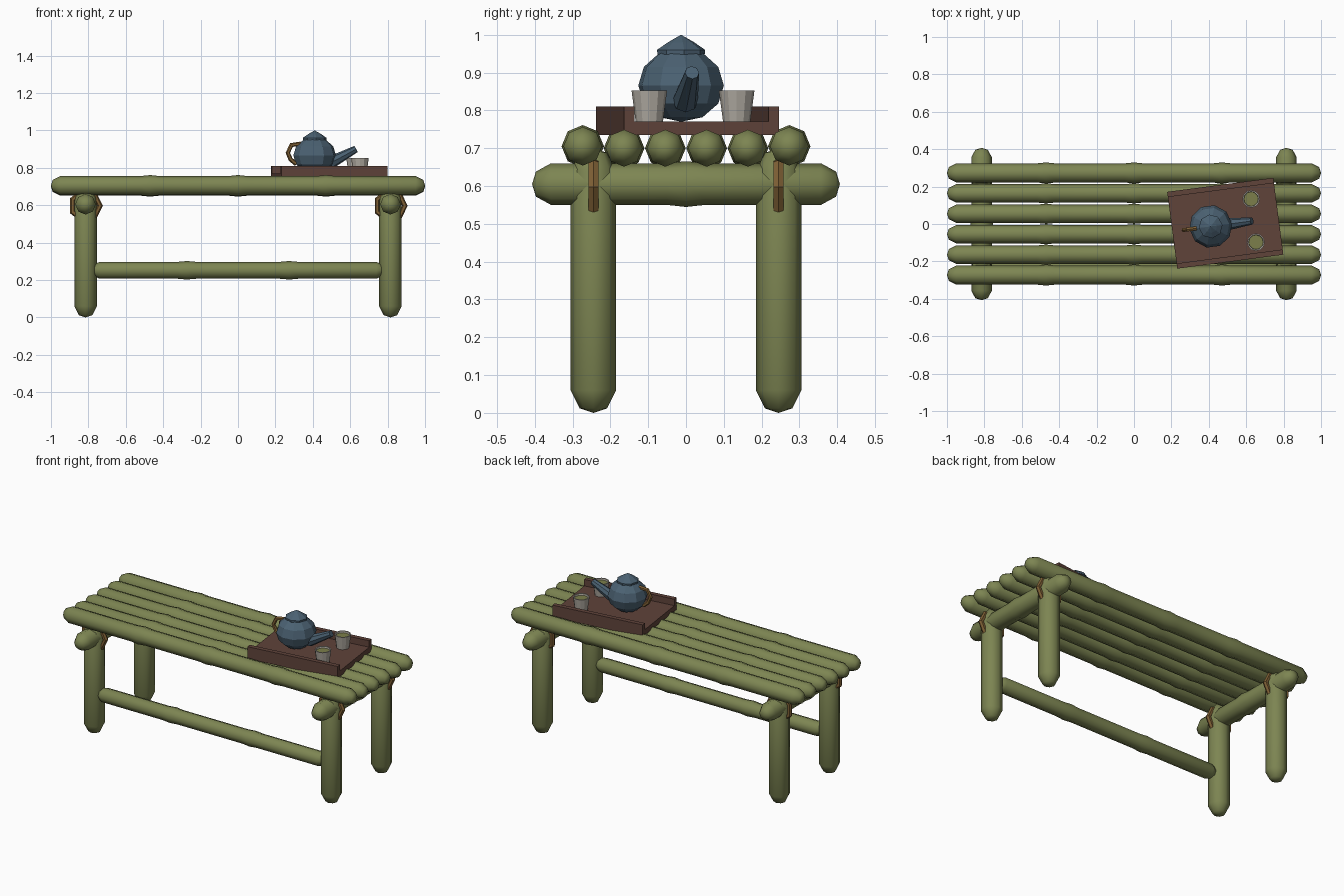
import bpy, bmesh, math
from mathutils import Vector, Matrix

if "Cube" in bpy.data.objects:
    bpy.data.objects.remove(bpy.data.objects["Cube"])


def mat(name, rgb):
    m = bpy.data.materials.new(name)
    m.diffuse_color = (*rgb, 1)
    m.use_nodes = True
    m.node_tree.nodes["Principled BSDF"].inputs["Base Color"].default_value = m.diffuse_color
    return m


BAMBOO = mat("bamboo green", (0.205, 0.235, 0.085))
ROPE = mat("lashing brown", (0.21, 0.115, 0.035))
WOOD = mat("dark tray wood", (0.115, 0.056, 0.042))
BLUE = mat("slate blue glaze", (0.07, 0.12, 0.168))
CREAM = mat("pale cup clay", (0.44, 0.41, 0.36))
TEA = mat("green tea", (0.20, 0.21, 0.07))


def finish(name, bm, material, smooth=False):
    bmesh.ops.recalc_face_normals(bm, faces=bm.faces)
    me = bpy.data.meshes.new(name)
    bm.to_mesh(me)
    bm.free()
    me.materials.append(material)
    ob = bpy.data.objects.new(name, me)
    bpy.context.collection.objects.link(ob)
    if smooth:
        bpy.ops.object.select_all(action='DESELECT')
        ob.select_set(True)
        bpy.context.view_layer.objects.active = ob
        bpy.ops.object.shade_smooth_by_angle(angle=math.radians(50))
    return ob


def lathe(name, profile, sides, material, matrix, smooth=False):
    """Revolve (radius, height) points about local z; radius 0 makes a tip."""
    bm = bmesh.new()
    rings = []
    for r, h in profile:
        n = 1 if r == 0 else sides
        rings.append([bm.verts.new(matrix @ Vector((
            r * math.cos(2 * math.pi * i / sides),
            r * math.sin(2 * math.pi * i / sides), h))) for i in range(n)])
    for a, b in zip(rings, rings[1:]):
        for i in range(sides):
            j = (i + 1) % sides
            quad = [a[i % len(a)], a[j % len(a)], b[j % len(b)], b[i % len(b)]]
            bm.faces.new(list(dict.fromkeys(quad)))
    return finish(name, bm, material, smooth)


def along(p0, p1):
    d = Vector(p1) - Vector(p0)
    return Matrix.Translation(p0) @ d.to_track_quat('Z', 'Y').to_matrix().to_4x4(), d.length


def pole(name, p0, p1, r, nodes=(), cap=0.05):
    """Bamboo pole with rounded ends and slight swellings at the nodes."""
    m, length = along(p0, p1)
    prof = [(0, 0), (0.6 * r, 0.2 * cap), (r, cap)]
    for t in nodes:
        c = t * length
        prof += [(r, c - 0.05), (r * 1.1, c), (r, c + 0.05)]
    prof += [(r, length - cap), (0.6 * r, length - 0.2 * cap), (0, length)]
    return lathe(name, prof, 8, BAMBOO, m, True)


def box(name, size, loc, matrix, material):
    bm = bmesh.new()
    bmesh.ops.create_cube(bm, size=1, matrix=matrix @ Matrix.Translation(loc)
                          @ Matrix.Diagonal((*size, 1)))
    return finish(name, bm, material)


def tube(name, pts, r, sides, material, matrix, closed=False):
    """Sweep a round section along a path lying in the local xz plane."""
    bm = bmesh.new()
    n = len(pts)
    rings = []
    for k, p in enumerate(pts):
        a = pts[k - 1] if closed or k else p
        b = pts[(k + 1) % n] if closed or k < n - 1 else p
        t = Vector((b[0] - a[0], 0, b[1] - a[1])).normalized()
        side, up = Vector((-t.z, 0, t.x)), Vector((0, 1, 0))
        rings.append([bm.verts.new(matrix @ (Vector((p[0], 0, p[1]))
                      + side * r * math.cos(2 * math.pi * i / sides)
                      + up * r * math.sin(2 * math.pi * i / sides))) for i in range(sides)])
    for k in range(n if closed else n - 1):
        a, b = rings[k], rings[(k + 1) % n]
        for i in range(sides):
            j = (i + 1) % sides
            bm.faces.new((a[i], a[j], b[j], b[i]))
    if not closed:
        bm.faces.new(rings[0])
        bm.faces.new(rings[-1])
    return finish(name, bm, material)


# Seat slats
for i in range(6):
    y = -0.273 + i * 0.1092
    outer = i in (0, 5)
    pole(f"seat_slat_{i + 1}", (-1, y, 0.705 if outer else 0.7),
         (1, y, 0.705 if outer else 0.7), 0.051 if outer else 0.049,
         (0.265, 0.5, 0.735))

# Legs, cross beams and rope lashings
for sx, xn in ((-1, "left"), (1, "right")):
    x = 0.815 * sx
    pole(f"{xn}_cross_beam", (x, -0.407, 0.605), (x, 0.407, 0.605), 0.055, (0.5,))
    for sy, yn in ((-1, "front"), (1, "back")):
        y = 0.245 * sy
        pole(f"{yn}_{xn}_leg", (x, y, 0), (x, y, 0.70), 0.06, cap=0.06)
        ring = [(0.077 * math.cos(2 * math.pi * k / 7), 0.077 * math.sin(2 * math.pi * k / 7))
                for k in range(7)]
        tube(f"{yn}_{xn}_lashing", ring, 0.015, 6, ROPE,
             Matrix.Translation((x, y, 0.597)), True)

# Front stretcher
pole("front_stretcher", (-0.79, -0.245, 0.252), (0.79, -0.245, 0.252), 0.045, (0.327, 0.673))

# Serving tray, turned slightly
turn = Matrix.Rotation(math.radians(7.5), 4, 'Z')
tray = Matrix.Translation((0.488, 0.004, 0)) @ turn
box("tray_base", (0.572, 0.412, 0.035), (0, 0, 0.7525), tray, WOOD)
for s, n in ((-1, "front"), (1, "back")):
    box(f"tray_{n}_rim", (0.572, 0.028, 0.075), (0, s * 0.193, 0.7725), tray, WOOD)

# Teapot
pot = Matrix.Translation((0.41, -0.013, 0)) @ turn
lathe("teapot_body", [(0, 0.770), (0.058, 0.782), (0.1, 0.818), (0.115, 0.866),
                      (0.1, 0.915), (0.058, 0.952), (0, 0.96)], 10, BLUE, pot)
lathe("teapot_lid", [(0, 0.945), (0.063, 0.948), (0.064, 0.96), (0.035, 0.98),
                     (0, 1.0)], 8, BLUE, pot)
m, length = along((0.08, 0, 0.825), (0.222, 0, 0.9))
lathe("teapot_spout", [(0, 0), (0.034, 0), (0.019, length), (0, length)], 8, BLUE, pot @ m)
tube("teapot_handle", [(-0.075, 0.928), (-0.125, 0.922), (-0.145, 0.88), (-0.13, 0.845),
                       (-0.1, 0.82)], 0.012, 6, ROPE, pot)

# Cups with tea
for i, (x, y) in enumerate(((0.626, 0.134), (0.652, -0.097))):
    at = Matrix.Translation((x, y, 0))
    lathe(f"cup_{i + 1}", [(0, 0.77), (0.036, 0.77), (0.047, 0.852), (0.040, 0.852),
                           (0.036, 0.83), (0, 0.83)], 12, CREAM, at)
    lathe(f"cup_tea_{i + 1}", [(0, 0.828), (0.038, 0.828), (0.039, 0.842), (0, 0.842)],
          12, TEA, at)
